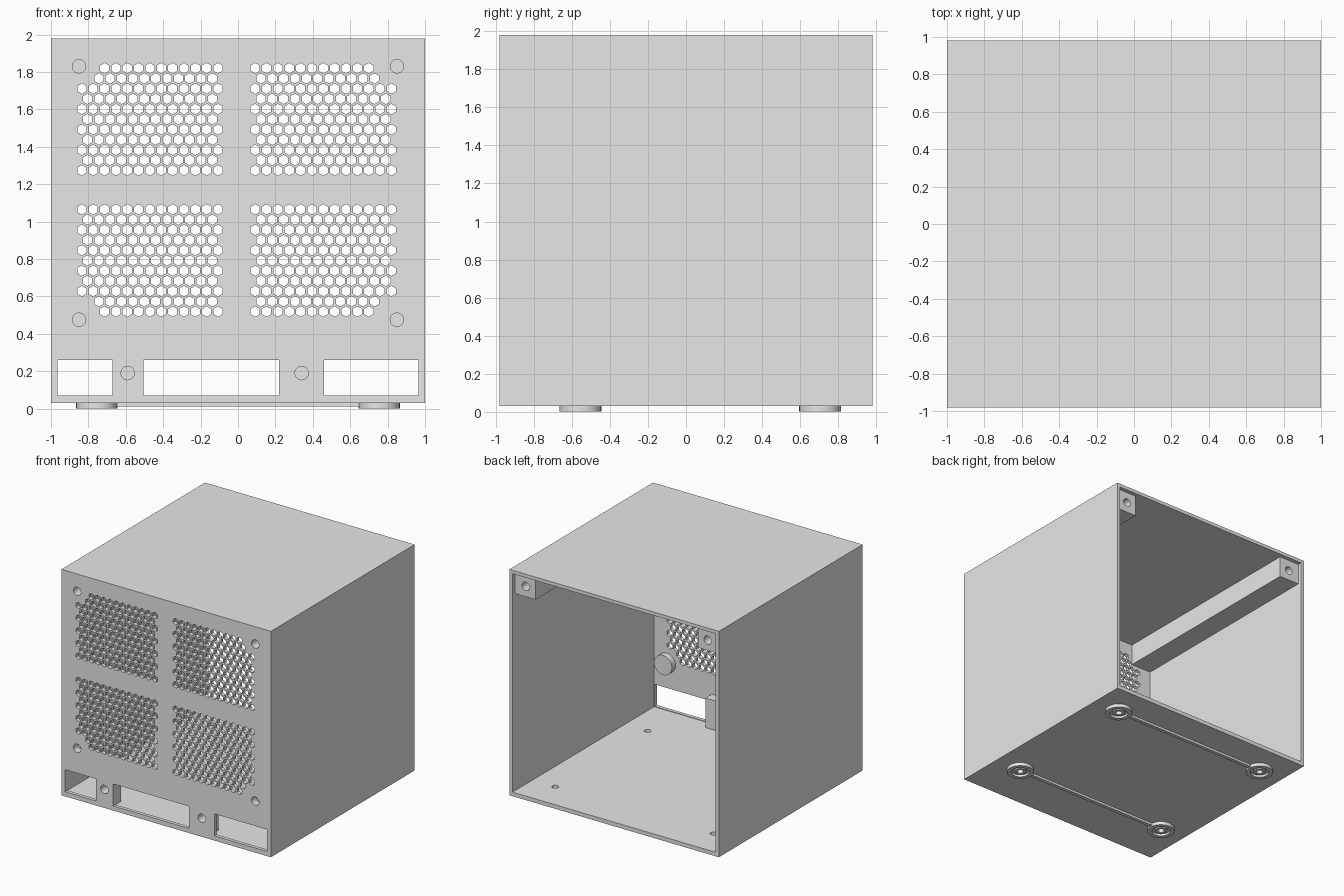
import bpy, bmesh, math

cube = bpy.data.objects.get("Cube")
if cube:
    bpy.data.objects.remove(cube, do_unlink=True)

grey = bpy.data.materials.new("plain_grey")
grey.use_nodes = True
GREY = (0.8, 0.8, 0.8, 1)
grey.diffuse_color = GREY
grey.node_tree.nodes["Principled BSDF"].inputs["Base Color"].default_value = GREY

parts = []


def rect(x0, x1, y0, y1):
    return [(x0, y0), (x1, y0), (x1, y1), (x0, y1)]


def ring(x, y, r, sides=32):
    # For six sides this gives a hexagon with a point at the top
    return [(x + r * math.sin(math.tau * i / sides),
             y + r * math.cos(math.tau * i / sides)) for i in range(sides)]


def plate(name, loops, start, end, axis):
    """Fill an outline with holes and extrude it from start to end along an axis."""
    curve = bpy.data.curves.new(name + "_outline", 'CURVE')
    curve.dimensions = '2D'
    curve.fill_mode = 'BOTH'
    curve.extrude = (end - start) / 2
    for pts in loops:
        spline = curve.splines.new('POLY')
        spline.points.add(len(pts) - 1)
        for point, (u, v) in zip(spline.points, pts):
            point.co = (u, v, 0, 1)
        spline.use_cyclic_u = True
    helper = bpy.data.objects.new(name + "_outline", curve)
    bpy.context.collection.objects.link(helper)
    deps = bpy.context.evaluated_depsgraph_get()
    mesh = bpy.data.meshes.new_from_object(helper.evaluated_get(deps))
    bpy.data.objects.remove(helper, do_unlink=True)
    bpy.data.curves.remove(curve)

    mid = (start + end) / 2
    bm = bmesh.new()
    bm.from_mesh(mesh)
    for v in bm.verts:
        x, y, z = v.co
        v.co = (x, mid + z, y) if axis == 'Y' else (x, y, mid + z)
    bmesh.ops.remove_doubles(bm, verts=bm.verts, dist=0.0001)
    bmesh.ops.recalc_face_normals(bm, faces=bm.faces)
    bm.to_mesh(mesh)
    bm.free()
    mesh.name = name
    mesh.materials.clear()
    mesh.materials.append(grey)
    obj = bpy.data.objects.new(name, mesh)
    bpy.context.collection.objects.link(obj)
    parts.append(obj)
    return obj


# Main dimensions
W, D, BOTTOM, TOP, WALL = 1.0, 0.98, 0.03, 1.98, 0.03
FLOOR = BOTTOM + 0.035
INNER = -D + WALL
SCREW = 0.036

# Vent holes: four hexagon fields, each with a clipped outer corner
PITCH, ROW = 0.0607, 0.0546
vents = []
for x_start, outer_left in ((-0.835, True), (0.092, False)):
    for z_top, clip_top in ((1.82, True), (1.065, False)):
        for r in range(11):
            from_corner = r if clip_top else 10 - r
            odd = r % 2
            count = 13 - odd
            clip = (2, 1)[odd] if from_corner < 2 else 0
            first = clip if outer_left else 0
            last = count if outer_left else count - clip
            for c in range(first, last):
                vents.append(ring(x_start + (c + odd / 2) * PITCH,
                                  z_top - r * ROW, 0.028, 6))

# Front panel with vents, port openings and screw holes
ports = [rect(a, b, 0.07, 0.26) for a, b in ((-0.965, -0.67), (-0.505, 0.22), (0.46, 0.965))]
corner_screws = [(sx * 0.85, z) for sx in (-1, 1) for z in (0.475, 1.83)]
low_screws = [(-0.59, 0.19), (0.34, 0.19)]
screws = [ring(x, z, SCREW) for x, z in corner_screws + low_screws]
plate("front_panel", [rect(-W, W, BOTTOM, TOP)] + ports + screws + vents, -D, INNER, 'Y')

# Top and side walls as one bent shell, open at the back
i = W - WALL
shell = [(-W, BOTTOM), (-W, TOP), (W, TOP), (W, BOTTOM),
         (i, BOTTOM), (i, TOP - WALL), (-i, TOP - WALL), (-i, BOTTOM)]
plate("top_and_sides", [shell], INNER, D, 'Y')

# Floor with holes above the feet
feet = [(sx * 0.755, y) for sx in (-1, 1) for y in (-0.555, 0.705)]
plate("floor", [rect(-i, i, INNER, D)] + [ring(x, y, 0.027) for x, y in feet],
      BOTTOM, FLOOR, 'Z')

# Long corner beams under the top, with blind screw holes at both ends
back = D - 0.035
for side, sx in (("left", 1), ("right", -1)):
    x0, x1 = sorted((sx * i, sx * 0.775))
    body = rect(x0, x1, 1.765, TOP - WALL)
    hole = ring(sx * 0.85, 1.83, SCREW)
    rear_hole = ring(sx * 0.868, 1.855, SCREW)
    plate(side + "_beam_front", [body, hole], INNER, INNER + 0.15, 'Y')
    plate(side + "_beam", [body], INNER + 0.15, back - 0.15, 'Y')
    plate(side + "_beam_back", [body, rear_hole], back - 0.15, back, 'Y')

    # Round boss behind the lower corner screw
    x, z = sx * 0.85, 0.475
    plate(side + "_round_boss", [ring(x, z, 0.085), ring(x, z, SCREW)],
          INNER, INNER + 0.035, 'Y')
    plate(side + "_round_boss_cap", [ring(x, z, 0.085)], INNER + 0.035, INNER + 0.05, 'Y')

# Square bosses between the port openings
for n, (x, z) in enumerate(low_screws):
    block = rect(x - 0.08, x + 0.08, FLOOR, 0.32)
    plate(f"square_boss_{n}", [block, ring(x, z, SCREW)], INNER, INNER + 0.065, 'Y')
    plate(f"square_boss_cap_{n}", [block], INNER + 0.065, INNER + 0.085, 'Y')

# Feet: outer ring, recessed web and inner ring round the screw hole
for n, (x, y) in enumerate(feet):
    plate(f"foot_ring_{n}", [ring(x, y, 0.11), ring(x, y, 0.075)], 0, BOTTOM, 'Z')
    plate(f"foot_web_{n}", [ring(x, y, 0.075), ring(x, y, 0.05)], 0.02, BOTTOM, 'Z')
    plate(f"foot_inner_ring_{n}", [ring(x, y, 0.05), ring(x, y, 0.027)], 0.006, BOTTOM, 'Z')

# Thin rails joining each pair of feet
for name, y in (("front_rail", -0.555), ("back_rail", 0.705)):
    plate(name, [rect(-0.648, 0.648, y - 0.016, y + 0.016)], 0.01, BOTTOM, 'Z')

# Smooth the round edges and keep the corners sharp
bpy.ops.object.select_all(action='DESELECT')
for obj in parts:
    obj.select_set(True)
bpy.context.view_layer.objects.active = parts[0]
bpy.ops.object.shade_smooth_by_angle(angle=math.radians(30))
